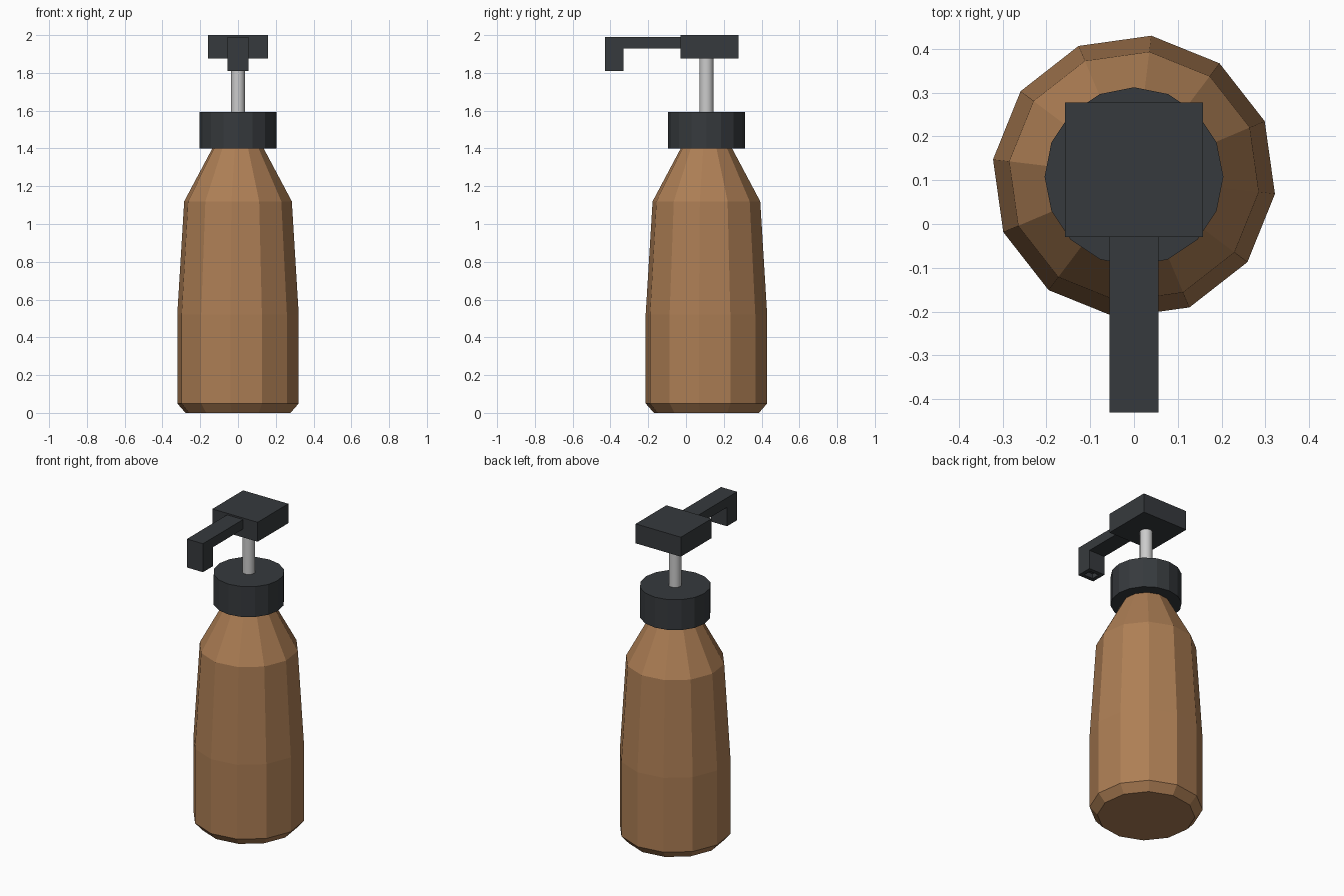
import bpy, bmesh
from math import cos, sin, tau, radians

if "Cube" in bpy.data.objects:
    bpy.data.objects.remove(bpy.data.objects["Cube"])

AXIS_Y = 0.108  # bottle axis


def material(name, rgb):
    m = bpy.data.materials.new(name)
    m.diffuse_color = (*rgb, 1)
    m.use_nodes = True
    m.node_tree.nodes["Principled BSDF"].inputs["Base Color"].default_value = m.diffuse_color
    return m


def finish(name, bm, mat=None):
    bmesh.ops.recalc_face_normals(bm, faces=bm.faces)
    mesh = bpy.data.meshes.new(name)
    bm.to_mesh(mesh)
    bm.free()
    ob = bpy.data.objects.new(name, mesh)
    bpy.context.collection.objects.link(ob)
    if mat:
        mesh.materials.append(mat)
    return ob


def lathe(name, profile, sides, turn=0.0, mat=None):
    """Closed faceted solid from (radius, z) rings around the bottle axis."""
    bm = bmesh.new()
    rings = [[bm.verts.new((r * cos(turn + tau * i / sides),
                            AXIS_Y + r * sin(turn + tau * i / sides), z))
              for i in range(sides)] for r, z in profile]
    for a, b in zip(rings, rings[1:]):
        for i in range(sides):
            j = (i + 1) % sides
            bm.faces.new((a[i], a[j], b[j], b[i]))
    bm.faces.new(rings[0])
    bm.faces.new(rings[-1])
    return finish(name, bm, mat)


def extrude_x(bm, profile, half):
    """Extrude a (y, z) outline symmetrically along x."""
    face = bm.faces.new([bm.verts.new((-half, y, z)) for y, z in profile])
    ext = bmesh.ops.extrude_face_region(bm, geom=[face])["geom"]
    bmesh.ops.translate(bm, vec=(2 * half, 0, 0),
                        verts=[v for v in ext if isinstance(v, bmesh.types.BMVert)])


brown = material("amber_brown", (0.42, 0.21, 0.09))
dark = material("dark_plastic", (0.037, 0.042, 0.047))

# Twelve-sided bottle
lathe("bottle", [(0.28, 0), (0.324, 0.05), (0.324, 0.52), (0.287, 1.12),
                 (0.137, 1.40), (0.13, 1.5)], 12, radians(-7), brown)

# Screw collar
lathe("collar", [(0.204, 1.40), (0.204, 1.592)], 16, 0, dark)

# Pump stem
stem = lathe("pump_stem", [(0.037, 1.55), (0.037, 1.90)], 16)
bpy.context.view_layer.objects.active = stem
stem.select_set(True)
bpy.ops.object.shade_smooth_by_angle(angle=radians(40))

# Pump head
bm = bmesh.new()
extrude_x(bm, [(-0.03, 1.877), (0.277, 1.877), (0.277, 2.0), (-0.03, 2.0)], 0.158)
finish("pump_head", bm, dark)

# L-shaped spout with a small recessed outlet in the tip
bm = bmesh.new()
extrude_x(bm, [(-0.43, 1.81), (-0.33, 1.81), (-0.33, 1.93), (-0.02, 1.93),
               (-0.02, 1.99), (-0.43, 1.99)], 0.056)
tip = min(bm.faces, key=lambda f: f.calc_center_median().z)
bmesh.ops.inset_region(bm, faces=[tip], thickness=0.034)
ext = bmesh.ops.extrude_face_region(bm, geom=[tip])["geom"]
bmesh.ops.translate(bm, vec=(0, 0, 0.03),
                    verts=[v for v in ext if isinstance(v, bmesh.types.BMVert)])
if tip.is_valid:
    bmesh.ops.delete(bm, geom=[tip], context='FACES_ONLY')
finish("spout", bm, dark)
